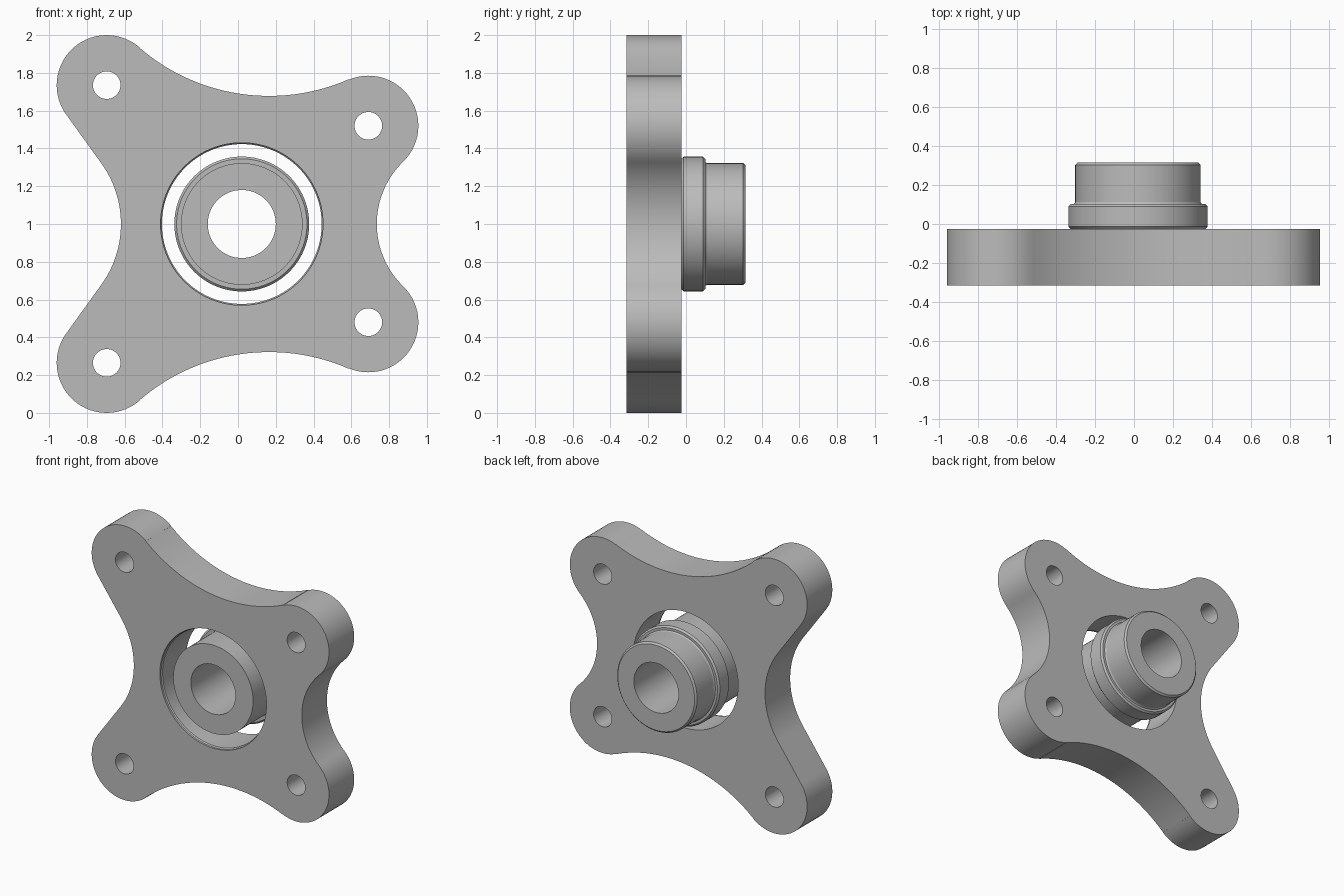
import bpy, bmesh
from math import sin, cos, pi, atan2, radians

if "Cube" in bpy.data.objects:
    bpy.data.objects.remove(bpy.data.objects["Cube"])

grey = bpy.data.materials.new("machined grey")
grey.use_nodes = True
GREY = (0.5, 0.5, 0.5, 1)
grey.diffuse_color = GREY
grey.node_tree.nodes["Principled BSDF"].inputs["Base Color"].default_value = GREY

FRONT, BACK, END = -0.315, -0.025, 0.315
AXIS = (0.02, 1.0)


def finish(name, bm):
    bmesh.ops.recalc_face_normals(bm, faces=bm.faces)
    me = bpy.data.meshes.new(name)
    bm.to_mesh(me)
    bm.free()
    me.materials.append(grey)
    ob = bpy.data.objects.new(name, me)
    bpy.context.collection.objects.link(ob)
    return ob


def lathe(name, profile, centre, closed, n=96):
    """Revolve (radius, y) points about an axis along y."""
    bm = bmesh.new()
    rings = [[bm.verts.new((centre[0] + r * cos(2 * pi * i / n), y,
                            centre[1] + r * sin(2 * pi * i / n)))
              for i in range(n)] for r, y in profile]
    pairs = list(zip(rings, rings[1:]))
    if closed:
        pairs.append((rings[-1], rings[0]))
    else:
        bm.faces.new(rings[0])
        bm.faces.new(rings[-1])
    for a, b in pairs:
        for i in range(n):
            j = (i + 1) % n
            bm.faces.new((a[i], a[j], b[j], b[i]))
    return finish(name, bm)


def arc(c, r, a0, a1, n=28):
    return [(c[0] + r * cos(a0 + (a1 - a0) * i / n),
             c[1] + r * sin(a0 + (a1 - a0) * i / n)) for i in range(n + 1)]


def toward(a, b):
    return atan2(b[1] - a[1], b[0] - a[0])


def smooth(ob):
    bpy.ops.object.select_all(action='DESELECT')
    ob.select_set(True)
    bpy.context.view_layer.objects.active = ob
    bpy.ops.object.shade_smooth_by_angle(angle=radians(25))


# Plate outline: round lobes joined by tangent concave arcs, lower half mirrored
LOBE = 0.265
right_lobe, left_lobe = (0.69, 1.52), (-0.695, 1.735)
side, top, waist = (1.195, 1.0), (0.165, 2.73), (-1.17, 1.0)
slope = radians(35.9)
half = arc(side, 0.46, pi, toward(side, right_lobe))
half += arc(right_lobe, LOBE, toward(right_lobe, side), toward(right_lobe, top))
half += arc(top, 1.052, toward(top, right_lobe), toward(top, left_lobe))
half += arc(left_lobe, LOBE, toward(left_lobe, top), pi + slope)
half += arc(waist, 0.55, slope, 0)
outline = half + [(x, 2 - z) for x, z in half[-2:0:-1]]

bm = bmesh.new()
face = bm.faces.new([bm.verts.new((x, FRONT, z)) for x, z in outline])
ext = bmesh.ops.extrude_face_region(bm, geom=[face], use_keep_orig=True)
for v in ext["geom"]:
    if isinstance(v, bmesh.types.BMVert):
        v.co.y = BACK
bmesh.ops.remove_doubles(bm, verts=bm.verts, dist=0.0005)
plate = finish("mounting_plate", bm)

# Bolt holes and the chamfered centre opening
cutters = [lathe("opening_cutter",
                 [(0.43, FRONT - 0.1), (0.43, FRONT + 0.015),
                  (0.423, FRONT + 0.022), (0.423, BACK + 0.1)], AXIS, False, 128)]
for x, z in (right_lobe, left_lobe):
    for zz in (z, 2 - z):
        cutters.append(lathe("bolt_cutter", [(0.073, FRONT - 0.1), (0.073, BACK + 0.1)],
                             (x, zz), False, 48))
bpy.context.view_layer.objects.active = plate
for c in cutters:
    c.hide_render = True
    mod = plate.modifiers.new("cut", 'BOOLEAN')
    mod.operation = 'DIFFERENCE'
    mod.solver = 'EXACT'
    mod.object = c
    bpy.ops.object.modifier_apply(modifier=mod.name)
    bpy.data.objects.remove(c)
smooth(plate)

# Hub: bored sleeve with a chamfered collar behind the plate
R, COLLAR, BORE, CH = 0.322, 0.357, 0.18, 0.012
hub = lathe("hub_sleeve", [
    (BORE, FRONT), (R, FRONT), (R, BACK), (COLLAR - CH, BACK),
    (COLLAR, BACK + CH), (COLLAR, 0.102 - CH), (COLLAR - CH, 0.102),
    (R + 0.006, 0.102), (R, 0.112), (R, END - CH), (R - CH, END), (BORE, END)],
    AXIS, True)
smooth(hub)
